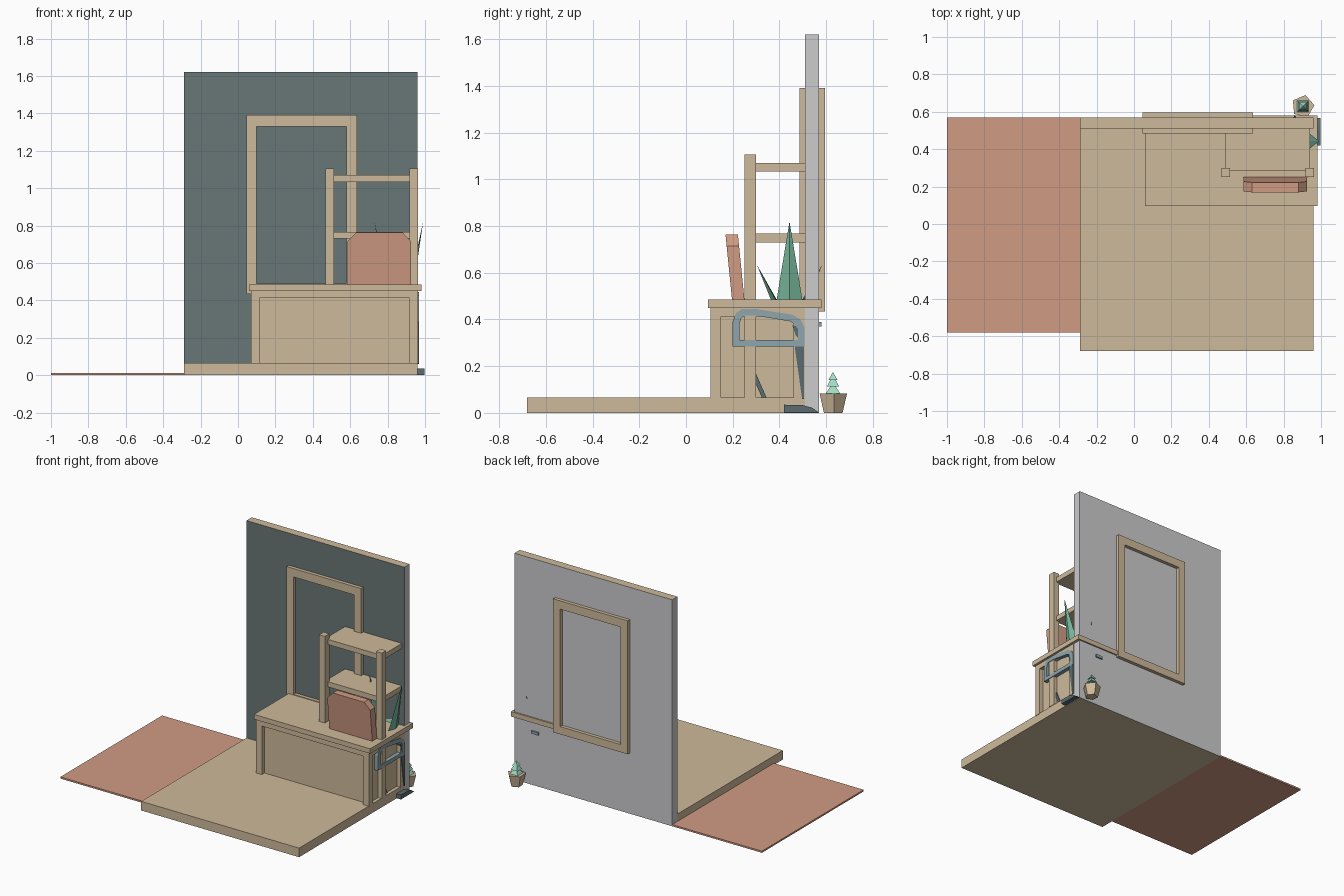
import bpy, bmesh, math
from mathutils import Vector

old = bpy.data.objects.get("Cube")
if old:
    bpy.data.objects.remove(old, do_unlink=True)


def material(name, r, g, b):
    # colour given as 0-255 display values, stored linear
    lin = [((c / 255 + 0.055) / 1.055) ** 2.4 for c in (r, g, b)]
    m = bpy.data.materials.new(name)
    m.use_nodes = True
    m.diffuse_color = (*lin, 1)
    m.node_tree.nodes["Principled BSDF"].inputs["Base Color"].default_value = (*lin, 1)
    return m


TAN = material("tan_wood", 206, 186, 155)
SLATE = material("slate_paint", 105, 118, 118)
GREY = material("light_grey", 204, 204, 206)
CLAY = material("terracotta", 208, 156, 131)
LEAF = material("leaf_green", 122, 186, 160)
MINT = material("mint_green", 162, 220, 196)
STEEL = material("blue_grey", 141, 166, 172)
DARK = material("dark_slate", 92, 108, 112)


def finish(name, bm, *mats):
    bmesh.ops.recalc_face_normals(bm, faces=bm.faces)
    me = bpy.data.meshes.new(name)
    bm.to_mesh(me)
    bm.free()
    for m in mats:
        me.materials.append(m)
    ob = bpy.data.objects.new(name, me)
    bpy.context.collection.objects.link(ob)
    return ob


def add_box(bm, x, y, z):
    for v in bmesh.ops.create_cube(bm, size=1)["verts"]:
        v.co = [lo + (hi - lo) * (c + 0.5) for (lo, hi), c in zip((x, y, z), v.co)]


def box(name, x, y, z, mat):
    bm = bmesh.new()
    add_box(bm, x, y, z)
    return finish(name, bm, mat)


def prism(name, points, place, depth, mat):
    """Flat outline put in space by place(), extruded along depth."""
    bm = bmesh.new()
    face = bm.faces.new([bm.verts.new(place(a, b)) for a, b in points])
    ext = bmesh.ops.extrude_face_region(bm, geom=[face])["geom"]
    bmesh.ops.translate(bm, vec=Vector(depth),
                        verts=[e for e in ext if isinstance(e, bmesh.types.BMVert)])
    return finish(name, bm, mat)


# Floor, rug and wall
box("floor", (-0.29, 0.96), (-0.68, 0.51), (0, 0.065), TAN)
box("rug", (-1, -0.29), (-0.58, 0.57), (0, 0.012), CLAY)
wall = box("wall", (-0.29, 0.96), (0.51, 0.57), (0, 1.62), GREY)
wall.data.materials.append(SLATE)
wall.data.materials.append(TAN)
for p in wall.data.polygons:
    p.material_index = 1 if p.normal.y < -0.5 else 2 if abs(p.normal.z) > 0.5 else 0

# Window frame showing on both wall faces
bm = bmesh.new()
FRAME_Y = (0.485, 0.595)
for x in ((0.045, 0.1), (0.58, 0.635)):
    add_box(bm, x, FRAME_Y, (0.435, 1.39))
for z in ((0.435, 0.49), (1.33, 1.39)):
    add_box(bm, (0.1, 0.58), FRAME_Y, z)
finish("window_frame", bm, TAN)

# Desk with recessed panels on its front and sides
box("desk_top", (0.06, 0.98), (0.095, 0.58), (0.45, 0.485), TAN)
bm = bmesh.new()
add_box(bm, (0.1, 0.935), (0.135, 0.505), (0.06, 0.45))
for x in ((0.07, 0.115), (0.918, 0.963)):
    for y in ((0.105, 0.15), (0.46, 0.51)):
        add_box(bm, x, y, (0.06, 0.45))
    add_box(bm, x, (0.15, 0.46), (0.412, 0.45))
add_box(bm, (0.115, 0.918), (0.105, 0.15), (0.412, 0.45))
finish("desk_body", bm, TAN)

# Shelf rack on the desk
for side, x in (("right", 0.49), ("left", 0.94)):
    box(f"{side}_shelf_post", (x - 0.023, x + 0.023), (0.25, 0.3), (0.065, 1.105), TAN)
for name, z in (("lower_shelf", 0.73), ("upper_shelf", 1.033)):
    box(name, (0.49, 0.94), (0.285, 0.51), (z, z + 0.037), TAN)

# Leaning panel with clipped upper corners
prism("leaning_case",
      [(0.585, 0.485), (0.925, 0.485), (0.925, 0.715), (0.88, 0.763),
       (0.632, 0.763), (0.585, 0.715)],
      lambda x, z: (x, 0.197 - 0.1 * (z - 0.485), z), (0, 0.053, 0), CLAY)

# Plant: four pointed leaves spreading from the desk top
hub = Vector((0.86, 0.443, 0.485))
for i, (reach, top, half) in enumerate([(0.13, 0.82, 0.055), (0.14, 0.635, 0.045)] * 2):
    a = i * math.pi / 2
    out, across = Vector((math.cos(a), math.sin(a), 0)), Vector((-math.sin(a), math.cos(a), 0))
    bm = bmesh.new()
    root = hub + out * 0.06
    base = [bm.verts.new(root + d) for d in
            (across * half, out * 0.02, -across * half, -out * 0.005)]
    tip = bm.verts.new(hub + out * reach + Vector((0, 0, top - hub.z)))
    bm.faces.new(base)
    for j in range(4):
        bm.faces.new((base[j], base[(j + 1) % 4], tip))
    finish(f"plant_leaf_{i + 1}", bm, LEAF)

# Armrest loop beside the desk
outer = [(0.2, 0.285), (0.2, 0.39), (0.212, 0.425), (0.24, 0.445), (0.3, 0.445),
         (0.455, 0.42), (0.49, 0.4), (0.508, 0.365), (0.508, 0.285)]
inner = [(0.23, 0.312), (0.23, 0.385), (0.237, 0.405), (0.25, 0.416), (0.3, 0.416),
         (0.445, 0.392), (0.468, 0.378), (0.48, 0.355), (0.48, 0.312)]
bm = bmesh.new()
rings = [[bm.verts.new((x, y, z)) for y, z in pts]
         for x, pts in ((0.968, outer), (0.968, inner), (0.94, inner), (0.94, outer))]
n = len(outer)
for k in range(4):
    a, b = rings[k], rings[(k + 1) % 4]
    for j in range(n):
        bm.faces.new((a[j], a[(j + 1) % n], b[(j + 1) % n], b[j]))
finish("armrest_loop", bm, STEEL)
box("armrest_end", (0.765, 0.82), (0.5, 0.58), (0.37, 0.39), STEEL)

# Dark struts and foot under the armrest
on_side = lambda y, z: (0.93, y, z)
prism("front_strut", [(0.27, 0.19), (0.29, 0.19), (0.345, 0.065), (0.325, 0.065)],
      on_side, (0.012, 0, 0), DARK)
prism("rear_strut", [(0.465, 0.285), (0.506, 0.285), (0.506, 0.06), (0.497, 0.06)],
      on_side, (0.037, 0, 0), DARK)
prism("arm_bracket", [(0.455, 0.375), (0.49, 0.37), (0.49, 0.31), (0.47, 0.33)],
      on_side, (0.035, 0, 0), DARK)
prism("foot", [(0.42, 0.002), (0.42, 0.035), (0.5, 0.033), (0.54, 0.022), (0.568, 0.002)],
      lambda y, z: (0.93, y, z), (0.066, 0, 0), DARK)


# Potted bush behind the wall
def cone(name, sides, r1, r2, z1, z2, turn, mat):
    bpy.ops.mesh.primitive_cone_add(vertices=sides, radius1=r1, radius2=r2, depth=z2 - z1,
                                    location=(0.903, 0.629, (z1 + z2) / 2),
                                    rotation=(0, 0, math.radians(turn)))
    ob = bpy.context.object
    ob.name = name
    ob.data.materials.append(mat)


cone("plant_pot", 5, 0.042, 0.062, 0, 0.083, -85, TAN)
for i, (r, z) in enumerate(((0.043, 0.083), (0.037, 0.112), (0.028, 0.14))):
    cone(f"bush_tier_{i + 1}", 4, r, 0.012 if i < 2 else 0, z, z + 0.035, 45, MINT)
